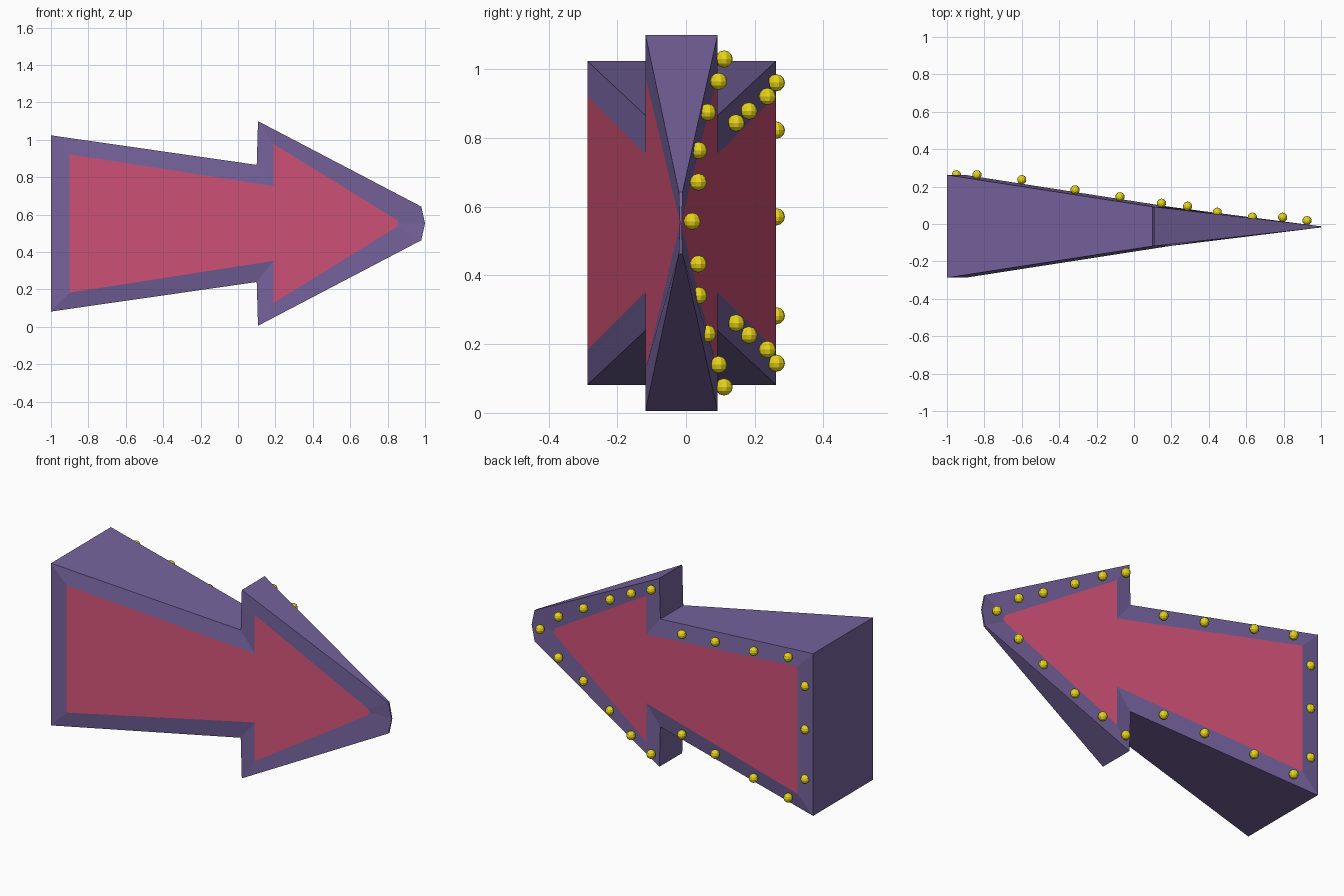
import bpy, bmesh

if "Cube" in bpy.data.objects:
    bpy.data.objects.remove(bpy.data.objects["Cube"])

MID = 0.5525  # height of the symmetry line


def material(name, color):
    m = bpy.data.materials.new(name)
    m.diffuse_color = (*color, 1)
    m.use_nodes = True
    m.node_tree.nodes["Principled BSDF"].inputs["Base Color"].default_value = m.diffuse_color
    return m


purple = material("purple", (0.18, 0.125, 0.34))
pink = material("pink", (0.65, 0.085, 0.19))
yellow = material("yellow", (0.80, 0.66, 0.01))

# Upper half profile: x, half height; matching inset corner; front and back depth
profile = [
    # outer x, h,    inner x, h,    front y, back y
    (-1.0, 0.471, -0.90, 0.37, -0.287, 0.262),
    (0.10, 0.313, 0.19, 0.20, -0.118, 0.092),
    (0.107, 0.547, 0.19, 0.425, -0.118, 0.092),
    (0.98, 0.090, 0.85, 0.018, -0.021, -0.010),
    (1.0, 0.0, 0.858, 0.0, -0.018, -0.012),
]
loop = [(p, 1) for p in profile] + [(p, -1) for p in reversed(profile[:-1])]

# Wedge-shaped arrow: walls, purple borders, pink panels on both sides
bm = bmesh.new()
rings = {}
for side in (4, 5):
    rings[side, "outer"] = [bm.verts.new((p[0], p[side], MID + s * p[1])) for p, s in loop]
    rings[side, "inner"] = [bm.verts.new((p[2], p[side], MID + s * p[3])) for p, s in loop]


def bridge(a, b):
    for i in range(len(a)):
        j = (i + 1) % len(a)
        bm.faces.new((a[i], a[j], b[j], b[i]))


bridge(rings[4, "outer"], rings[5, "outer"])
for side in (4, 5):
    bridge(rings[side, "outer"], rings[side, "inner"])
    bm.faces.new(rings[side, "inner"]).material_index = 1
bmesh.ops.recalc_face_normals(bm, faces=bm.faces)
mesh = bpy.data.meshes.new("arrow_sign")
bm.to_mesh(mesh)
bm.free()
mesh.materials.append(purple)
mesh.materials.append(pink)
bpy.context.collection.objects.link(bpy.data.objects.new("arrow_sign", mesh))

# Light bulbs round the back border: x, y, half height (mirrored about MID)
bulbs = [
    (-0.95, 0.263, 0.27), (-0.84, 0.263, 0.408), (-0.60, 0.237, 0.368),
    (-0.315, 0.183, 0.326), (-0.075, 0.146, 0.291), (0.147, 0.111, 0.477),
    (0.287, 0.095, 0.412), (0.445, 0.063, 0.322), (0.633, 0.037, 0.211),
    (0.795, 0.036, 0.119), (-0.95, 0.263, 0.018), (0.925, 0.018, 0.005),
]
bm = bmesh.new()
bmesh.ops.create_uvsphere(bm, u_segments=10, v_segments=6, radius=0.025)
bulb_mesh = bpy.data.meshes.new("bulb")
bm.to_mesh(bulb_mesh)
bm.free()
bulb_mesh.materials.append(yellow)
for x, y, h in bulbs:
    for s in ((1, -1) if h > 0.05 else (1,)):
        ob = bpy.data.objects.new("bulb", bulb_mesh)
        ob.location = (x, y, MID + s * h)
        bpy.context.collection.objects.link(ob)
